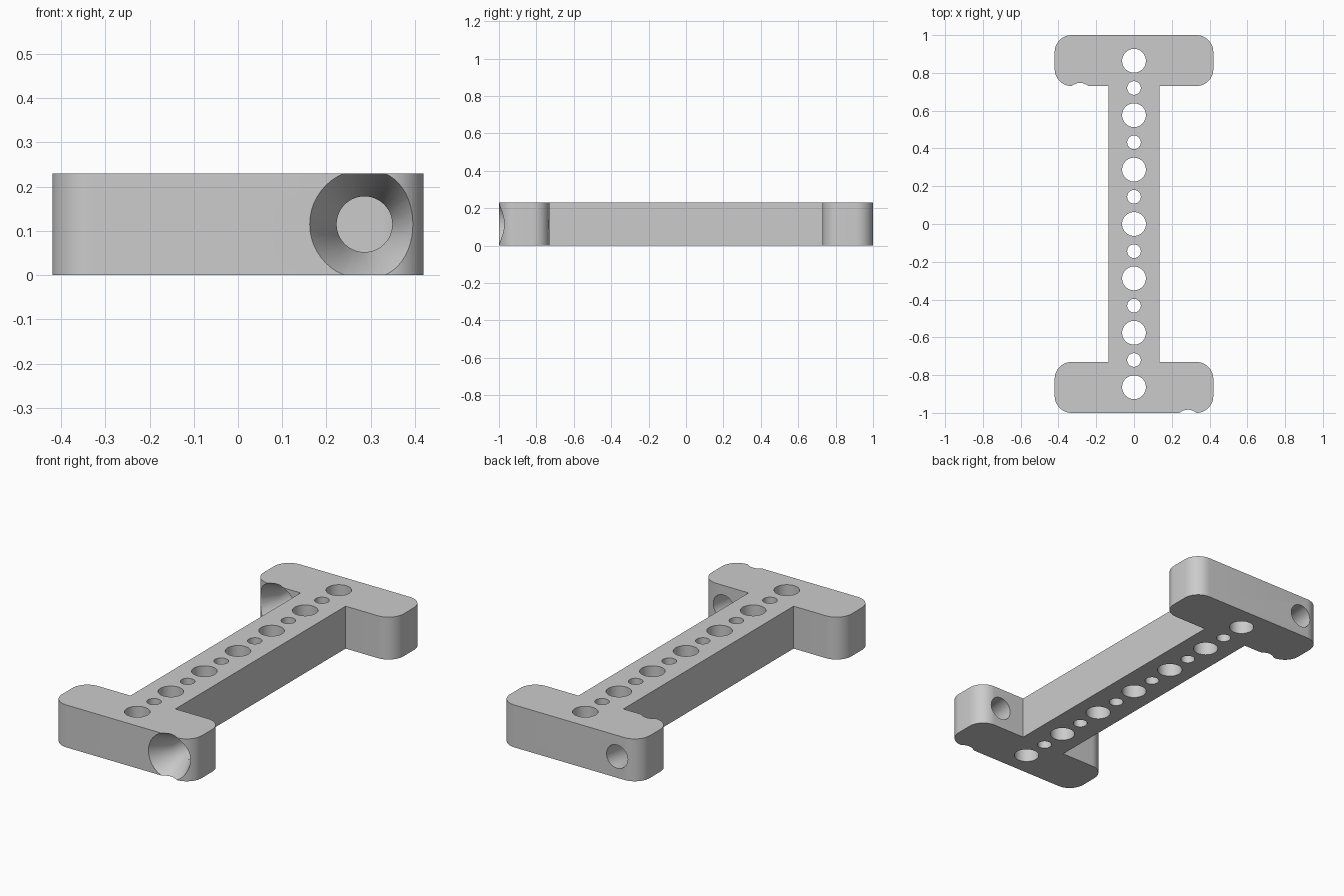
import bpy, bmesh, math
from mathutils import Matrix, Vector

cube = bpy.data.objects.get("Cube")
if cube:
    bpy.data.objects.remove(cube, do_unlink=True)

HEIGHT = 0.23
END_HALF, WEB_HALF = 0.42, 0.135   # half widths of the end blocks and web
INNER_Y = 0.73                     # inner face of each end block
CORNER = 0.09
PITCH = 0.144                      # spacing of the hole row

grey = bpy.data.materials.new("light grey")
grey.use_nodes = True
colour = (0.6, 0.6, 0.6, 1)
grey.diffuse_color = colour
grey.node_tree.nodes["Principled BSDF"].inputs["Base Color"].default_value = colour


def make_object(name, bm):
    bmesh.ops.recalc_face_normals(bm, faces=bm.faces)
    mesh = bpy.data.meshes.new(name)
    bm.to_mesh(mesh)
    bm.free()
    mesh.materials.append(grey)
    obj = bpy.data.objects.new(name, mesh)
    bpy.context.collection.objects.link(obj)
    return obj


def add_lathe(bm, profile, matrix, segments=48):
    """Closed solid turned about local z from (radius, z) points."""
    verts = [bm.verts.new((r, 0, z)) for r, z in profile]
    edges = [bm.edges.new(pair) for pair in zip(verts, verts[1:])]
    out = bmesh.ops.spin(bm, geom=verts + edges, cent=(0, 0, 0), axis=(0, 0, 1),
                         angle=math.tau, steps=segments, use_merge=True)
    new = [v for v in bm.verts if not v.tag]
    bmesh.ops.remove_doubles(bm, verts=new, dist=1e-5)
    new = [v for v in bm.verts if not v.tag]
    bmesh.ops.transform(bm, matrix=matrix, verts=new)
    for v in new:
        v.tag = True


# I-shaped body: outline, rounded outer corners, extruded upward
bm = bmesh.new()
quarter = [(WEB_HALF, INNER_Y), (END_HALF, INNER_Y), (END_HALF, 1)]
right = [(x, -y) for x, y in reversed(quarter)] + quarter
outline = right + [(-x, y) for x, y in reversed(right)]
bm.faces.new([bm.verts.new((x, y, 0)) for x, y in outline])
corners = [v for v in bm.verts if abs(v.co.x) > 0.3]
bmesh.ops.bevel(bm, geom=corners, offset=CORNER, segments=12, profile=0.5,
                affect='VERTICES')
out = bmesh.ops.extrude_face_region(bm, geom=bm.faces[:])
top = [g for g in out["geom"] if isinstance(g, bmesh.types.BMVert)]
bmesh.ops.translate(bm, verts=top, vec=(0, 0, HEIGHT))
body = make_object("slotted_bracket_body", bm)

# Cutter: alternating large and small holes along the web
bm = bmesh.new()
for i in range(-6, 7):
    radius = 0.063 if i % 2 == 0 else 0.036
    add_lathe(bm, [(0, -0.1), (radius, -0.1), (radius, 0.4), (0, 0.4)],
              Matrix.Translation((0, i * PITCH, 0)))
row_cutter = make_object("hole_row_cutter", bm)

# Cutter: one countersunk screw hole through each end block
bm = bmesh.new()
screw = [(0, -0.02), (0.134, -0.02), (0.063, 0.12), (0.063, 0.35), (0, 0.35)]
for x, y in ((0.286, -1), (-0.286, INNER_Y)):
    add_lathe(bm, screw, Matrix.Translation((x, y, HEIGHT / 2))
              @ Matrix.Rotation(-math.pi / 2, 4, 'X'))
screw_cutter = make_object("screw_hole_cutter", bm)

# Cut the holes and tidy up
bpy.ops.object.select_all(action='DESELECT')
bpy.context.view_layer.objects.active = body
body.select_set(True)
for cutter in (row_cutter, screw_cutter):
    cutter.hide_render = True
    mod = body.modifiers.new("cut", 'BOOLEAN')
    mod.operation = 'DIFFERENCE'
    mod.solver = 'EXACT'
    mod.object = cutter
    bpy.ops.object.modifier_apply(modifier=mod.name)
    bpy.data.objects.remove(cutter, do_unlink=True)

bpy.ops.object.shade_smooth_by_angle(angle=math.radians(30))
